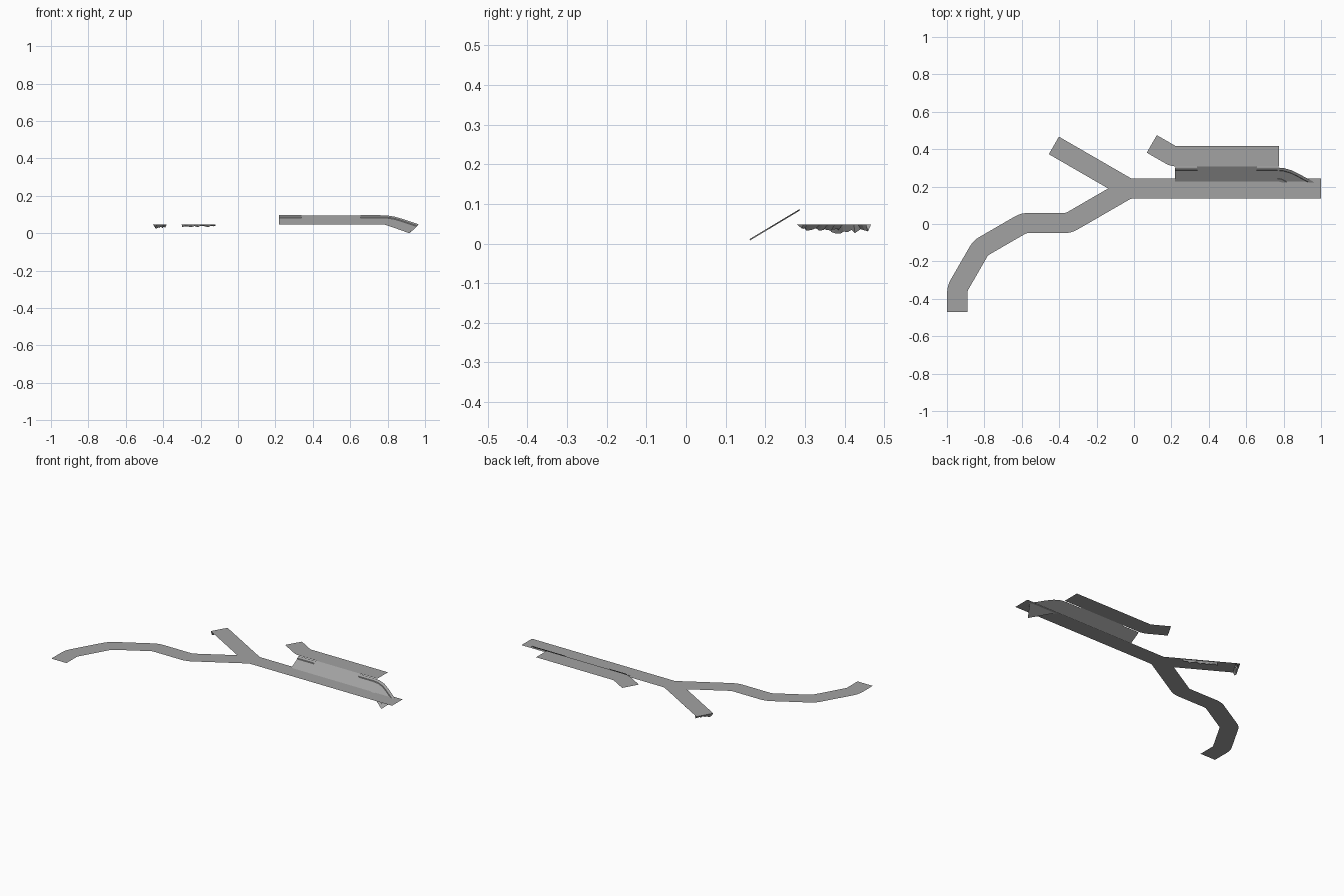
import bpy, bmesh, math, random
from mathutils import Vector as V

random.seed(4)
if "Cube" in bpy.data.objects:
    bpy.data.objects.remove(bpy.data.objects["Cube"])

HALF, CURB, LIP, DROP = 0.054, 0.014, 0.002, 0.005
ROAD_Z, DECK_Z = 0.053, 0.101

concrete = bpy.data.materials.new("concrete grey")
concrete.use_nodes = True
GREY = (0.36, 0.36, 0.36, 1)
concrete.diffuse_color = GREY
concrete.node_tree.nodes["Principled BSDF"].inputs["Base Color"].default_value = GREY


def finish(bm, name):
    mesh = bpy.data.meshes.new(name)
    bm.to_mesh(mesh)
    bm.free()
    mesh.materials.append(concrete)
    obj = bpy.data.objects.new(name, mesh)
    bpy.context.collection.objects.link(obj)


def rounded(points, radius=0.09, steps=5):
    """Replace each inner corner of a path with a short arc."""
    pts = [V(p) for p in points]
    out = [pts[0]]
    for a, b, c in zip(pts, pts[1:], pts[2:]):
        u, w = (a - b).normalized(), (c - b).normalized()
        cut = radius / math.tan(u.angle(w) / 2)
        p, q = b + u * cut, b + w * cut
        for i in range(steps + 1):
            t = i / steps
            out.append(p.lerp(b, t).lerp(b.lerp(q, t), t))
    return out + [pts[-1]]


def offset(path, d):
    """Shift a path sideways; positive d is to the left of travel."""
    out = []
    for i, p in enumerate(path):
        before = (p - path[max(i - 1, 0)]).normalized()
        after = (path[min(i + 1, len(path) - 1)] - p).normalized()
        t = (before + after).normalized()
        side = V((-t.y, t.x))
        ref = after if after.length else before
        out.append(p + side * d / max(t.dot(ref), 0.5))
    return out


def kerbed_slab(outline, z):
    """Flat sheet with a raised walkway strip round its edge."""
    bm = bmesh.new()
    face = bm.faces.new([bm.verts.new((p.x, p.y, z)) for p in outline])
    bm.normal_update()
    bmesh.ops.inset_region(bm, faces=[face], thickness=CURB, use_even_offset=True)
    bmesh.ops.inset_region(bm, faces=[face], thickness=LIP, depth=-DROP, use_even_offset=True)
    bmesh.ops.triangulate(bm, faces=[face])
    return bm


def trim(bm, co, normal, doomed):
    """Slice along a plane, then delete the faces the rule picks."""
    bmesh.ops.bisect_plane(bm, geom=bm.verts[:] + bm.edges[:] + bm.faces[:], dist=1e-5,
                           plane_co=(*co, 0), plane_no=(*normal, 0))
    n, c = V(normal), V(co)
    gone = [f for f in bm.faces
            if (f.calc_center_median().xy - c).dot(n) > 1e-4 and doomed(f.calc_center_median())]
    bmesh.ops.delete(bm, geom=gone, context='FACES')


def sheet(rows, name):
    """Quads between successive rows of points."""
    bm = bmesh.new()
    grid = [[bm.verts.new(p) for p in row] for row in rows]
    for r, s in zip(grid, grid[1:]):
        for i in range(len(r) - 1):
            bm.faces.new((r[i], r[i + 1], s[i + 1], s[i]))
    bmesh.ops.recalc_face_normals(bm, faces=bm.faces[:])
    if sum(f.normal.z for f in bm.faces) < 0:
        bmesh.ops.reverse_faces(bm, faces=bm.faces[:])
    finish(bm, name)


# Main road with its forked branch
fork = V((-0.03, 0.19))
branch_dir = V((-math.cos(math.pi / 6), 0.5))
branch_side = V((0.5, math.cos(math.pi / 6)))
branch_end = fork + branch_dir * 0.46
main = [(-0.945, -0.55), (-0.945, -0.345), (-0.82, -0.128), (-0.59, 0.005), (-0.35, 0.005), fork]
south = offset(rounded(main + [(1.06, 0.19)]), -HALF)
west = offset(rounded(main), HALF)[:-1]
far_end = fork + branch_dir * 0.54
outline = south + [V((1.06, 0.19 + HALF)), fork + V((HALF * math.tan(math.pi / 12), HALF)),
                   far_end + branch_side * HALF, far_end - branch_side * HALF,
                   fork - V((2 * HALF, 0))] + west[::-1]
bm = kerbed_slab(outline, ROAD_Z)
trim(bm, (1, 0), (1, 0), lambda c: True)
trim(bm, (0, -0.47), (0, -1), lambda c: True)
trim(bm, branch_end, branch_dir, lambda c: c.y > 0.25)
trim(bm, (0.22, 0), (1, 0), lambda c: c.y > 0.228)
finish(bm, "main_road")

# Upper deck, open towards the ramp in the middle
deck_path = [V((0.026, 0.468)), V((0.21, 0.362)), V((0.84, 0.362))]
deck_path = rounded(deck_path, 0.07)
bm = kerbed_slab(offset(deck_path, -HALF) + offset(deck_path, HALF)[::-1], DECK_Z)
trim(bm, (0.775, 0), (1, 0), lambda c: True)
trim(bm, (0.095, 0.428), branch_dir, lambda c: c.x < 0.2)
trim(bm, (0.655, 0), (1, 0), lambda c: False)
trim(bm, (0.34, 0), (1, 0), lambda c: c.y < 0.3235 and c.x < 0.655)
finish(bm, "upper_deck")


# Sloping ramp between the levels, with a turned exit below the main road
def on_slope(x, y, lift=0):
    return (x, y, min(0.048 + 0.6 * (y - 0.228), 0.096) + lift)


top = [(0.22, 0.302), (0.34, 0.302), (0.655, 0.302), (0.76, 0.302), (0.80, 0.299),
       (0.84, 0.288), (0.88, 0.269), (0.965, 0.222)]
low = [(0.22, 0.228), (0.34, 0.228), (0.655, 0.228), (0.74, 0.228), (0.765, 0.228),
       (0.785, 0.225), (0.81, 0.211), (0.917, 0.148)]
sheet([[on_slope(*p) for p in top], [on_slope(*p) for p in low]], "ramp")
sheet([[on_slope(x, y) for x in (0.34, 0.655)] for y in (0.302, 0.308, 0.3245)], "ramp_landing")

# Raised kerbs along the upper and lower ramp edges
for name, edge, side in (("ramp_kerb_right", top[:2], -1), ("ramp_kerb_left", top[2:], -1),
                         ("ramp_kerb_exit", low[4:], 1)):
    path = [V(p) for p in edge]
    rows = [[on_slope(p.x, p.y, lift) for p in offset(path, side * d)]
            for d, lift in ((0, 0.004), (CURB, 0.004), (CURB + LIP, 0))]
    sheet(rows, name)


# Broken rubble hanging below the damaged branch
def rubble(a, b, count, width, depth, name):
    side = (b - a).orthogonal().normalized() * width
    rows = [[], [], []]
    for i in range(count + 1):
        p = a.lerp(b, i / count)
        hang = depth * random.uniform(0.5, 1)
        jag = side * random.uniform(-0.6, 0.6)
        rows[0].append((*(p + side), 0.048))
        rows[1].append((*(p + jag), 0.05 - hang))
        rows[2].append((*(p - side), 0.048))
    sheet(rows, name)


edge = fork + branch_side * 0.038
rubble(edge + branch_dir * 0.13, edge + branch_dir * 0.33, 16, 0.009, 0.018, "broken_edge")
tip = branch_end - branch_dir * 0.012
rubble(tip - branch_side * HALF, tip + branch_side * HALF, 9, 0.012, 0.026, "broken_end")
